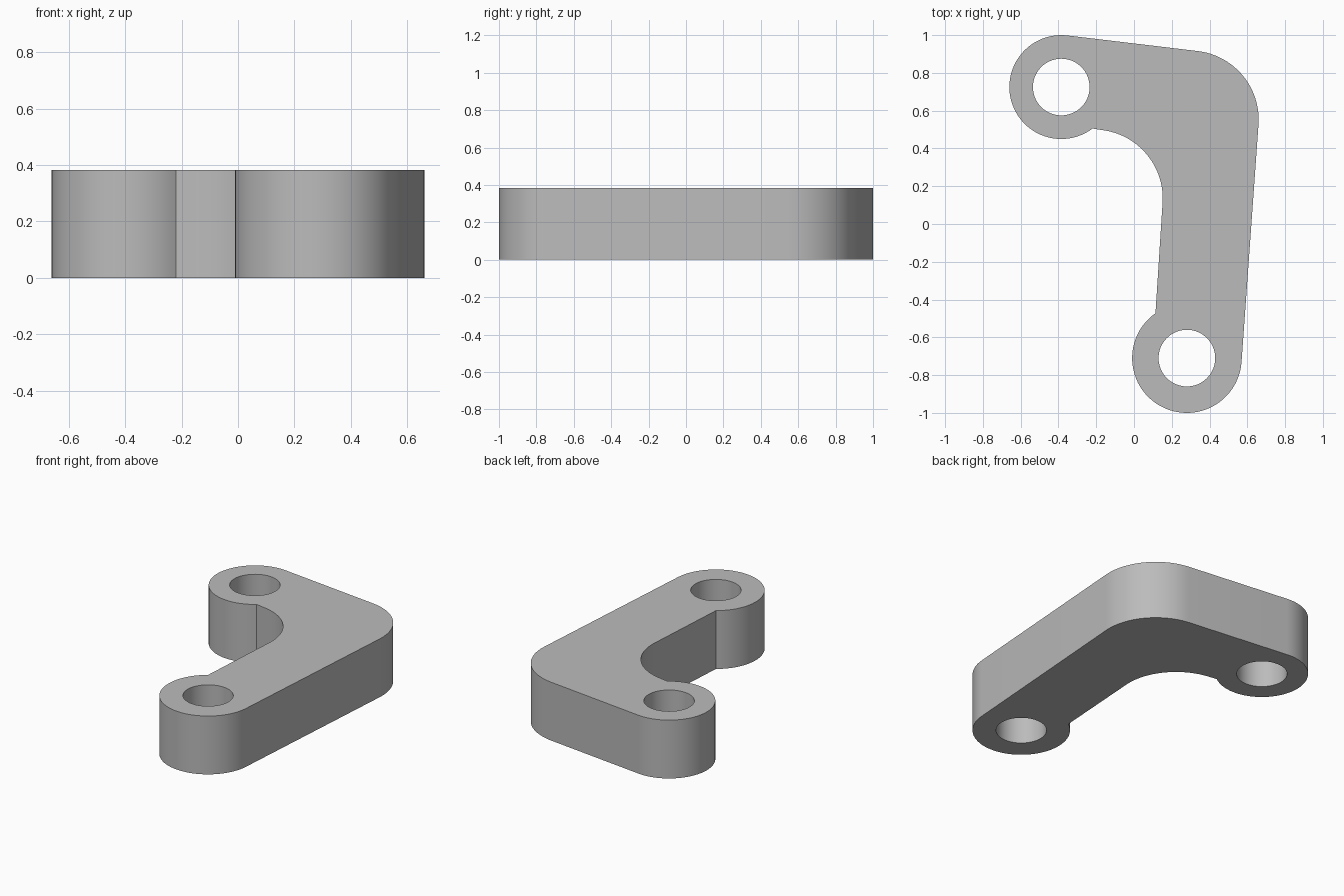
import bpy
import bmesh
from math import cos, sin, radians

HEIGHT = 0.383
HOLE_RADIUS = 0.15
END_A = (-0.385, 0.725)    # centre of the back boss
END_B = (0.28, -0.71)      # centre of the front boss

cube = bpy.data.objects.get("Cube")
if cube:
    bpy.data.objects.remove(cube, do_unlink=True)


def arc(centre, radius, start, end, steps):
    """Points along an arc, angles in degrees, both ends included."""
    angles = [radians(start + (end - start) * i / steps) for i in range(steps + 1)]
    return [(centre[0] + radius * cos(a), centre[1] + radius * sin(a)) for a in angles]


def add_loop(bm, points):
    """Closed ring of edges on the ground plane."""
    verts = [bm.verts.new((x, y, 0)) for x, y in points]
    return [bm.edges.new((v, verts[i - 1])) for i, v in enumerate(verts)]


# Outline: back boss, inner fillet, front boss, outer rounded corner
outline = (arc(END_A, 0.275, 83, 307, 48)
           + arc((-0.213, 0.135), 0.365, 83, -4, 24)
           + arc(END_B, 0.29, 125, 356, 48)
           + arc((0.295, 0.553), 0.365, -4, 83, 24))

bm = bmesh.new()
edges = add_loop(bm, outline)

# Pin holes through both bosses
for centre in (END_A, END_B):
    edges += add_loop(bm, arc(centre, HOLE_RADIUS, 0, 360, 64)[:-1])

# Fill the flat plate and raise it to a solid
bmesh.ops.triangle_fill(bm, edges=edges, use_beauty=True)
raised = bmesh.ops.extrude_face_region(bm, geom=bm.faces[:], use_keep_orig=True)
top = [g for g in raised["geom"] if isinstance(g, bmesh.types.BMVert)]
bmesh.ops.translate(bm, verts=top, vec=(0, 0, HEIGHT))
bmesh.ops.recalc_face_normals(bm, faces=bm.faces[:])

mesh = bpy.data.meshes.new("bell_crank_lever")
bm.to_mesh(mesh)
bm.free()
lever = bpy.data.objects.new("bell_crank_lever", mesh)
bpy.context.collection.objects.link(lever)

# Plain grey metal
grey = bpy.data.materials.new("grey metal")
grey.use_nodes = True
colour = (0.5, 0.5, 0.5, 1)
grey.diffuse_color = colour
grey.node_tree.nodes["Principled BSDF"].inputs["Base Color"].default_value = colour
mesh.materials.append(grey)

# Smooth curved walls, crisp rims
bpy.ops.object.select_all(action="DESELECT")
lever.select_set(True)
bpy.context.view_layer.objects.active = lever
bpy.ops.object.shade_smooth_by_angle(angle=radians(30))
